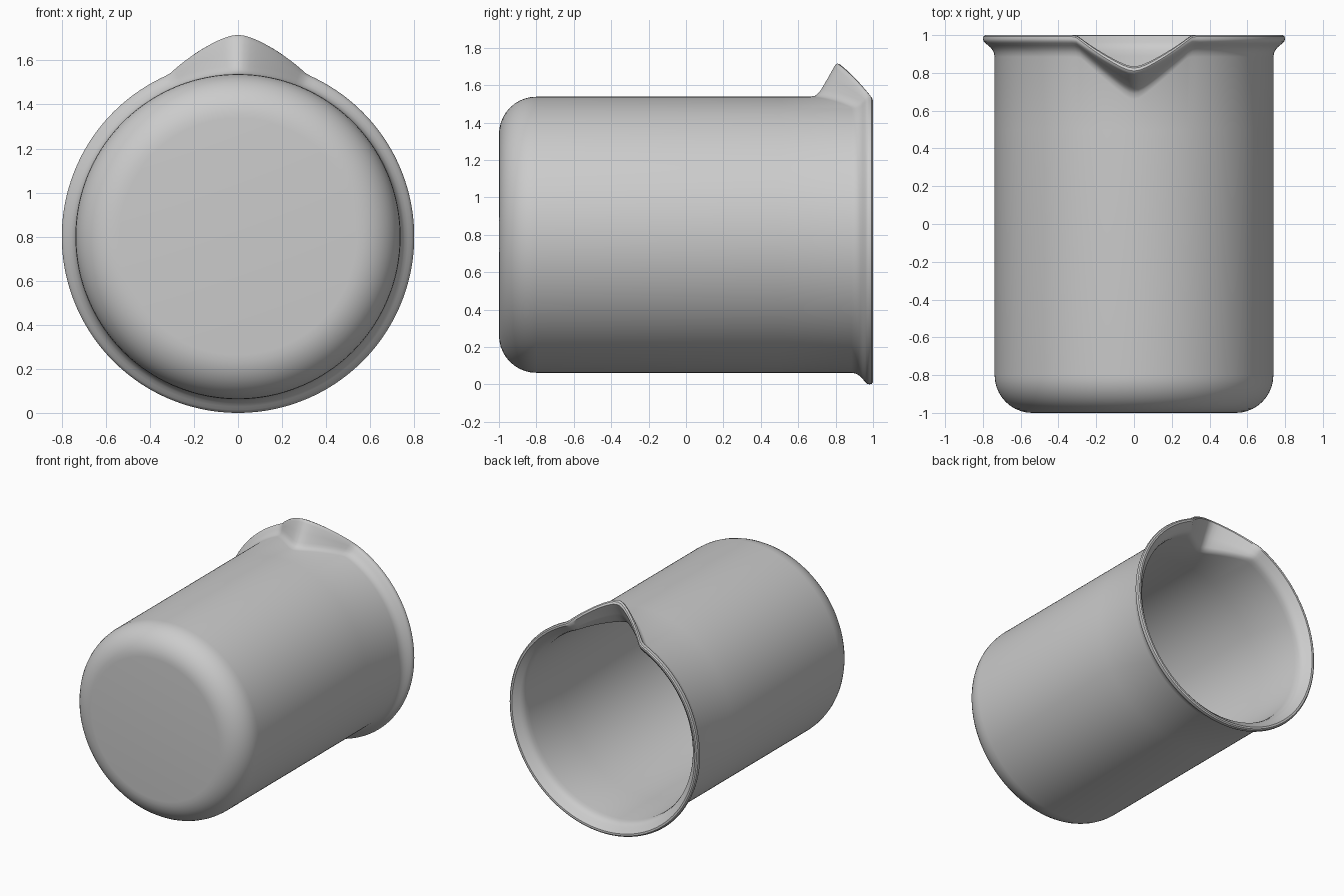
import bpy, bmesh
from math import sin, cos, pi, sqrt

if "Cube" in bpy.data.objects:
    bpy.data.objects.remove(bpy.data.objects["Cube"])

SEG = 192          # steps around the beaker
CZ = 0.8           # height of the lying axis

# Lip cross-section (radius, y): plain rim and spout tip, outside to inside
rim = [(.738, .885), (.743, .91), (.757, .932), (.772, .945), (.787, .958),
       (.796, .967), (.80, .98), (.797, .993), (.788, 1.0), (.774, .999),
       (.752, .978), (.735, .962), (.720, .945), (.712, .92), (.708, .89)]
tip = [(.738, .66), (.743, .69), (.757, .708), (.775, .722), (.835, .757),
       (.898, .792), (.911, .80), (.916, .81), (.909, .825), (.893, .834),
       (.865, .820), (.80, .782), (.735, .745), (.714, .722), (.708, .69)]


def spout_weight(th):
    """0 on the plain rim, 1 at the rounded spout tip, near linear between."""
    t = 1 - (sqrt(th * th + .0025) - .05) / .353
    return (t + sqrt(t * t + .0012)) / (1 + sqrt(1.0012)) if t > -.3 else 0


def corner(r_flat, y_flat, rad, n=10):
    """Rounded base corner from floor to wall."""
    return [(r_flat + rad * sin(i * pi / 2 / n),
             y_flat + rad * (1 - cos(i * pi / 2 / n))) for i in range(n + 1)]


outer = corner(.538, -1, .2) + [(.738, .5)]
inner = [(.708, .5)] + corner(.538, -.97, .17)[::-1]

# Sweep the closed wall profile around the axis, blending the lip into a spout
bm = bmesh.new()
rings = []
for i in range(SEG):
    th = 2 * pi * i / SEG
    if th > pi:
        th -= 2 * pi
    w = spout_weight(th)
    lip = [(a[0] + (b[0] - a[0]) * w, a[1] + (b[1] - a[1]) * w)
           for a, b in zip(rim, tip)]
    rings.append([bm.verts.new((r * sin(th), y, CZ + r * cos(th)))
                  for r, y in outer + lip + inner])
for i in range(SEG):
    a, b = rings[i], rings[(i + 1) % SEG]
    for j in range(len(a) - 1):
        bm.faces.new((a[j], a[j + 1], b[j + 1], b[j]))

# Flat base outside and floor inside
bm.faces.new([r[0] for r in rings])
bm.faces.new([r[-1] for r in rings])
bmesh.ops.recalc_face_normals(bm, faces=bm.faces)

mesh = bpy.data.meshes.new("beaker")
bm.to_mesh(mesh)
bm.free()
beaker = bpy.data.objects.new("beaker", mesh)
bpy.context.collection.objects.link(beaker)
bpy.context.view_layer.objects.active = beaker
beaker.select_set(True)
bpy.ops.object.shade_smooth_by_angle(angle=pi / 5)
